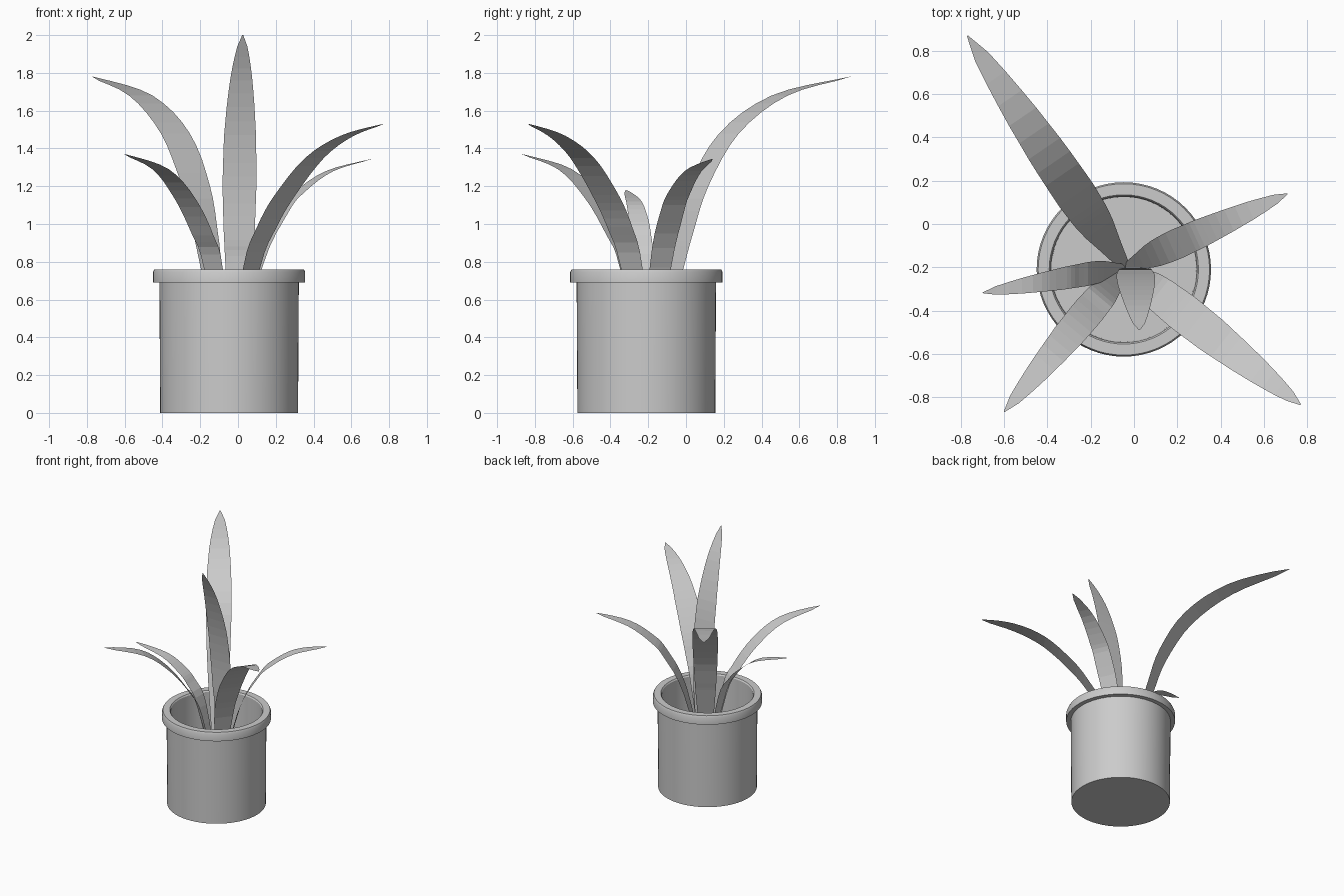
import bpy, math
from mathutils import Vector

if "Cube" in bpy.data.objects:
    bpy.data.objects.remove(bpy.data.objects["Cube"])


def make_object(name, verts, faces):
    mesh = bpy.data.meshes.new(name)
    mesh.from_pydata(verts, [], faces)
    mesh.update()
    obj = bpy.data.objects.new(name, mesh)
    bpy.context.collection.objects.link(obj)
    return obj


def smooth_path(pts, steps):
    # Catmull-Rom curve through the given points
    p = [pts[0] * 2 - pts[1]] + pts + [pts[-1] * 2 - pts[-2]]
    out = []
    for i in range(1, len(p) - 2):
        a, b, c, d = p[i - 1:i + 3]
        for k in range(steps):
            t = k / steps
            out.append(0.5 * (2 * b + (c - a) * t + (2 * a - 5 * b + 4 * c - d) * t**2
                              + (3 * b - a - 3 * c + d) * t**3))
    return out + [pts[-1]]


WIDTH = [(0, .25), (.2, .55), (.35, .8), (.45, .92), (.57, 1), (.7, .95),
         (.8, .8), (.88, .62), (.95, .38), (.98, .22), (1, .03)]


def width_at(t):
    for (a, wa), (b, wb) in zip(WIDTH, WIDTH[1:]):
        if t <= b:
            return wa + (wb - wa) * (t - a) / (b - a)
    return WIDTH[-1][1]


def leaf(name, base, tip, profile, width, across=None):
    # profile: (fraction of the way from base to tip, height)
    base, tip = Vector(base), Vector(tip)
    pts = []
    for f, z in profile:
        xy = base.lerp(tip, f)
        pts.append(Vector((xy.x, xy.y, z)))
    path = smooth_path(pts, 4)
    d = (tip - base).normalized()
    side = Vector(across) if across else Vector((-d.y, d.x, 0))
    lengths = [0]
    for a, b in zip(path, path[1:]):
        lengths.append(lengths[-1] + (b - a).length)
    verts, faces = [], []
    for p, s in zip(path, lengths):
        w = width * width_at(s / lengths[-1]) / 2
        verts += [p + side * w * k for k in (-1, 0, 1)]
    for i in range(len(path) - 1):
        for j in range(2):
            q = i * 3 + j
            faces.append((q, q + 1, q + 4, q + 3))
    return make_object(name, verts, faces)


# Pot: lathed profile with rim and hollow inside
N = 64
prof = [(.365, 0), (.369, .69), (.403, .69), (.403, .745), (.396, .76),
        (.345, .76), (.338, .75), (.335, .06)]
verts = [(-.047 + r * math.cos(2 * math.pi * i / N), -.21 + r * math.sin(2 * math.pi * i / N), z)
         for r, z in prof for i in range(N)]
faces = [(k * N + i, k * N + (i + 1) % N, (k + 1) * N + (i + 1) % N, (k + 1) * N + i)
         for k in range(len(prof) - 1) for i in range(N)]
faces.append(tuple(reversed(range(N))))
faces.append(tuple(range((len(prof) - 1) * N, len(prof) * N)))
pot = make_object("pot", verts, faces)
bpy.context.view_layer.objects.active = pot
pot.select_set(True)
bpy.ops.object.shade_smooth_by_angle(angle=math.radians(30))

# Leaves: flat arching blades
B = (-.04, -.2)
B3 = (*B, 0)
leaf("leaf_back_left", B3, (-.77, .87, 0),
     [(0, .1), (.14, .77), (.18, .95), (.25, 1.2), (.40, 1.48), (.65, 1.68), (1, 1.78)], .19)
leaf("leaf_front_right", B3, (.77, -.835, 0),
     [(0, .1), (.136, .76), (.238, .984), (.357, 1.153), (.55, 1.35), (.76, 1.466), (1, 1.53)], .18)
leaf("leaf_front_left", B3, (-.6, -.868, 0),
     [(0, .1), (.16, .76), (.26, .94), (.43, 1.135), (.66, 1.29), (1, 1.37)], .15)
leaf("leaf_back_right", B3, (.71, .14, 0),
     [(0, .1), (.19, .77), (.37, 1.06), (.49, 1.17), (.70, 1.28), (1, 1.345)], .14)
leaf("leaf_left", (-.04, -.2, 0), (-.7, -.318, 0),
     [(0, .1), (.19, .76), (.324, .94), (.444, 1.03), (.645, 1.12), (1, 1.18)], .11, (0, 1, 0))
leaf("leaf_front", (.005, -.2, 0), (.025, -.49, 0),
     [(0, .1), (.02, .76), (.06, .915), (.13, 1.18), (.30, 1.47), (.61, 1.76), (1, 2)], .18, (1, 0, 0))
